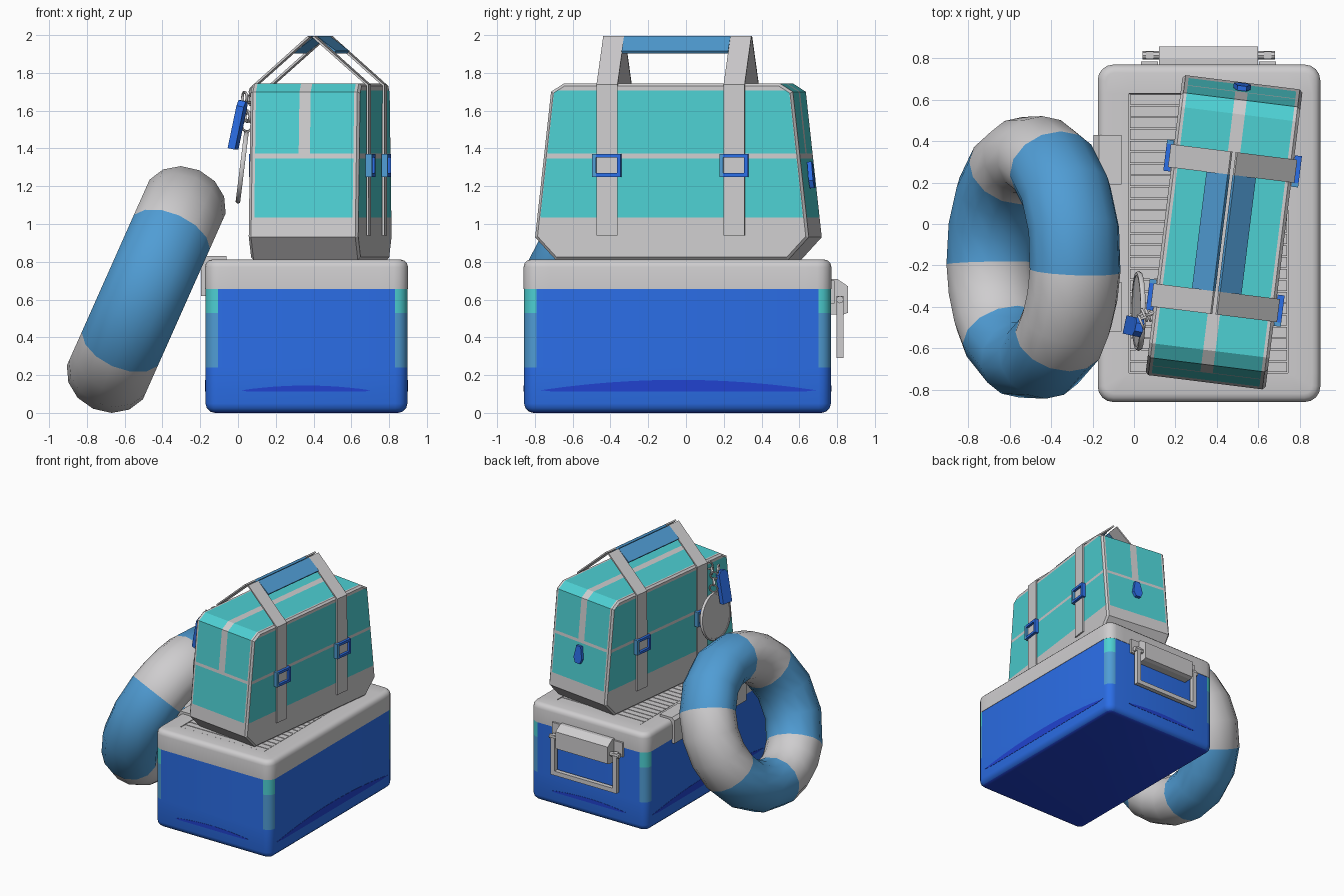
import bpy, bmesh, math
from mathutils import Matrix, Vector

if "Cube" in bpy.data.objects:
    bpy.data.objects.remove(bpy.data.objects["Cube"])


def mat(name, rgb):
    m = bpy.data.materials.new(name)
    m.diffuse_color = (*rgb, 1)
    m.use_nodes = True
    m.node_tree.nodes["Principled BSDF"].inputs["Base Color"].default_value = m.diffuse_color
    return m


GREY = mat("light grey", (0.62, 0.61, 0.62))
TEAL = mat("teal", (0.075, 0.63, 0.65))
SKY = mat("sky blue", (0.08, 0.335, 0.66))
ROYAL = mat("royal blue", (0.025, 0.16, 0.82))
DARK = mat("deep blue", (0.015, 0.055, 0.63))

BAG = Matrix.Translation((0.435, -0.04, 0)) @ Matrix.Rotation(math.radians(-7.1), 4, 'Z')
I4 = Matrix.Identity(4)


def finish(name, bm, mats, mw=I4, smooth=None):
    bmesh.ops.recalc_face_normals(bm, faces=bm.faces[:])
    me = bpy.data.meshes.new(name)
    bm.to_mesh(me)
    bm.free()
    for m in mats:
        me.materials.append(m)
    ob = bpy.data.objects.new(name, me)
    bpy.context.collection.objects.link(ob)
    ob.matrix_world = mw
    if smooth:
        bpy.ops.object.select_all(action='DESELECT')
        ob.select_set(True)
        bpy.context.view_layer.objects.active = ob
        bpy.ops.object.shade_smooth_by_angle(angle=math.radians(smooth))
    return ob


def prism_bm(pts, axis, lo, hi):
    put = {'x': lambda a, b, t: (t, a, b), 'y': lambda a, b, t: (a, t, b), 'z': lambda a, b, t: (a, b, t)}[axis]
    bm = bmesh.new()
    f = bm.faces.new([bm.verts.new(put(a, b, lo)) for a, b in pts])
    ext = bmesh.ops.extrude_face_region(bm, geom=[f])
    vs = [v for v in ext['geom'] if isinstance(v, bmesh.types.BMVert)]
    bmesh.ops.translate(bm, verts=vs, vec=put(0, 0, hi - lo))
    bmesh.ops.recalc_face_normals(bm, faces=bm.faces[:])
    return bm


def prism(name, pts, axis, lo, hi, m, mw=I4, smooth=None):
    return finish(name, prism_bm(pts, axis, lo, hi), [m], mw, smooth)


def box(name, x0, x1, y0, y1, z0, z1, m, mw=I4):
    return prism(name, [(x0, y0), (x1, y0), (x1, y1), (x0, y1)], 'z', z0, z1, m, mw)


def rounded(x0, x1, y0, y1, r, n=4):
    pts = []
    for k, (cx, cy) in enumerate([(x1 - r, y1 - r), (x0 + r, y1 - r), (x0 + r, y0 + r), (x1 - r, y0 + r)]):
        for i in range(n + 1):
            a = math.radians(90 * k + 90 * i / n)
            pts.append((cx + r * math.cos(a), cy + r * math.sin(a)))
    return pts


def bevel_rim(bm, z, w):
    es = [e for e in bm.edges if all(abs(v.co.z - z) < 1e-4 for v in e.verts)]
    bmesh.ops.bevel(bm, geom=es, offset=w, segments=3, profile=0.5, affect='EDGES')


def cut(bm, co, no):
    bmesh.ops.bisect_plane(bm, geom=bm.verts[:] + bm.edges[:] + bm.faces[:], plane_co=co, plane_no=no)


def torus(name, R, r, m, mw, n=14, k=6):
    bm = bmesh.new()
    rows = [[bm.verts.new(((R + r * math.cos(b)) * math.cos(a), (R + r * math.cos(b)) * math.sin(a), r * math.sin(b)))
             for b in (2 * math.pi * j / k for j in range(k))] for a in (2 * math.pi * i / n for i in range(n))]
    for i in range(n):
        for j in range(k):
            bm.faces.new((rows[i][j], rows[(i + 1) % n][j], rows[(i + 1) % n][(j + 1) % k], rows[i][(j + 1) % k]))
    return finish(name, bm, [m], mw, 60)


# Cooler body with coloured corner guards
X0, X1, Y0, Y1 = -0.175, 0.9, -0.86, 0.77
bm = prism_bm(rounded(X0 + .003, X1 - .003, Y0 + .003, Y1 - .003, 0.065), 'z', 0, 0.66)
bevel_rim(bm, 0, 0.05)
for z in (0.24, 0.53):
    cut(bm, (0, 0, z), (0, 0, 1))
for f in bm.faces:
    c, n = f.calc_center_median(), f.normal
    corner = abs(n.x) > 0.05 and abs(n.y) > 0.05 and c.z > 0.24
    f.material_index = (2 if c.z > 0.53 else 1) if corner else (3 if n.z < -0.9 else 0)
finish("cooler_body", bm, [ROYAL, SKY, TEAL, DARK], smooth=35)

# Painted streaks low on the cooler walls
for name, axis, c, half, at, h in (("right", 'x', -0.04, 0.73, X1 - .006, .055), ("left", 'x', -0.04, 0.73, X0 + .001, .055),
                                   ("front", 'y', 0.36, 0.34, Y0 + .001, .025), ("back", 'y', 0.36, 0.34, Y1 - .006, .025)):
    arc = [(c + half * (1 - i / 6), 0.12 + h * (1 - (1 - i / 6) ** 2)) for i in range(13)]
    prism("cooler_streak_" + name, arc + [(c - half * .9, 0.112), (c + half * .9, 0.112)], axis, at, at + 0.005, DARK)

# Cooler lid with a sunken tray and slats
bm = prism_bm(rounded(X0, X1, Y0, Y1, 0.075), 'z', 0.655, 0.812)
bevel_rim(bm, 0.812, 0.04)
for co, no in (((-.025, 0, 0), (1, 0, 0)), ((.745, 0, 0), (1, 0, 0)), ((0, -.72, 0), (0, 1, 0)), ((0, .63, 0), (0, 1, 0))):
    cut(bm, co, no)
tray = [f for f in bm.faces if f.normal.z > .99 and -.02 < f.calc_center_median().x < .74
        and -.71 < f.calc_center_median().y < .62 and f.calc_center_median().z > .8]
bmesh.ops.inset_region(bm, faces=tray, thickness=0.002, depth=-0.02)
finish("cooler_lid", bm, [GREY], smooth=35)
for i in range(24):
    y = -0.716 + i * 0.0562
    box("lid_slat", -0.020, 0.740, y, y + 0.050, 0.785, 0.810, GREY)

# Lid latches on the left wall
for y in (-0.40, 0.31):
    prism("cooler_latch", [(-.06, .80), (-.06, .83), (-.17, .83), (-.195, .81), (-.195, .62), (-.165, .62), (-.165, .80)],
          'y', y - .12, y + .12, GREY)

# Carry handle on the back wall
prism("handle_block", [(.765, .71), (.80, .71), (.858, .67), (.858, .53), (.83, .52), (.765, .52)], 'x', .12, .60, GREY)
for s in (-1, 1):
    x = 0.36 + s * 0.285
    box("handle_leg", x - .018, x + .018, .797, .833, .29, .62, GREY)
    prism("handle_pin", [(.815 + .02 * math.cos(a * math.pi / 4), .60 + .02 * math.sin(a * math.pi / 4)) for a in range(8)],
          'x', min(.36 + s * .23, .36 + s * .32), max(.36 + s * .23, .36 + s * .32), GREY)
    box("handle_bracket", x - .04, x + .04, .765, .785, .58, .70, GREY)
box("handle_bar", .057, .663, .797, .833, .29, .326, GREY)

# Bag: extruded side profile, panel outlines cut in with clipped corners
half = [(.62, .81), (.73, .93), (.645, 1.70), (.575, 1.745)]
bm = prism_bm(half + [(-y, z) for y, z in reversed(half)], 'x', -0.292, 0.292)
bmesh.ops.bevel(bm, geom=[e for e in bm.edges if abs(e.verts[0].co.x - e.verts[1].co.x) < 1e-4],
                offset=0.014, segments=1, affect='EDGES')
slope = Vector((0, 0.77, 0.085)).normalized()
for z in (1.035, 1.348, 1.372, 1.708):
    cut(bm, (0, 0, z), (0, 0, 1))
for x in (-.262, -.03, .03, .262):
    cut(bm, (x, 0, 0), (1, 0, 0))
for s in (-1, 1):
    cut(bm, (0, s * .712, .93), (0, s * slope.y, slope.z))
bmesh.ops.recalc_face_normals(bm, faces=bm.faces[:])


def is_panel(f):
    c = f.calc_center_median()
    if c.z < 1.035 or 1.348 < c.z < 1.372:
        return False
    if abs(f.normal.x) > 0.95:
        return c.z < 1.708 and slope.y * (abs(c.y) - .712) + slope.z * (c.z - .93) < 0
    return abs(c.x) < .262 and not (abs(c.x) < .03 and c.z > 1.36)


for f in bm.faces:
    f.material_index = int(is_panel(f))
finish("bag_body", bm, [GREY, TEAL], BAG)


def ribbon(name, path, y0, y1, thick, m):
    bm = bmesh.new()
    rows = [(bm.verts.new((x, y0, z)), bm.verts.new((x, y1, z))) for x, z in path]
    for a, b in zip(rows, rows[1:]):
        bm.faces.new((a[0], a[1], b[1], b[0]))
    ob = finish(name, bm, [m], BAG)
    mod = ob.modifiers.new("thickness", 'SOLIDIFY')
    mod.thickness, mod.offset = thick, 0


# Bag straps, buckles and folded grip
for s in (-1, 1):
    for v in (-0.343, 0.335):
        ribbon("bag_strap", [(s * .302, .94), (s * .302, 1.735), (s * .012, 1.992)], v - .056, v + .056, .012, GREY)
        xa, xb = sorted((s * .294, s * .328))
        for t in (-1, 1):
            yc, zc = v + t * .066, 1.31 + t * .051
            box("buckle_side", xa, xb, yc - .01, yc + .01, 1.249, 1.371, SKY if t * s < 0 else ROYAL, BAG)
            box("buckle_bar", xa, xb, v - .057, v + .057, zc - .01, zc + .01, ROYAL, BAG)
    ribbon("bag_grip", [(s * .115, 1.91), (s * .012, 1.988)], -.288, .28, .018, SKY)

# Zip pull on the back end
tag = [(-.022, .07), (.022, .07), (.042, -.03), (.022, -.07), (-.022, -.07), (-.042, -.03)]
prism("zip_pull", tag, 'y', -.012, .012, ROYAL,
      BAG @ Matrix.Translation((0, .708, 1.26)) @ Matrix.Rotation(math.radians(6), 4, 'X'))

# Hanging charms at the front left: disc, tag and links
disc = [(.18 * math.cos(i * math.pi / 12), .18 * math.sin(i * math.pi / 12)) for i in range(24)]
place = Matrix.Translation((.022, -.42, 1.30)) @ Matrix.Rotation(math.radians(7), 4, 'Y')
prism("charm_disc", disc, 'x', -.009, .009, GREY, place)
torus("charm_rim", .18, .014, GREY, place @ Matrix.Rotation(math.pi / 2, 4, 'Y'), 24)
prism("charm_tag", [(-.045, -.13), (.045, -.13), (.045, .10), (.02, .13), (-.02, .13), (-.045, .10)], 'x', -.02, .02, ROYAL,
      Matrix.Translation((0, -.495, 1.525)) @ Matrix.Rotation(math.radians(-12), 4, 'Z')
      @ Matrix.Rotation(math.radians(12), 4, 'Y'))
for i, (x, y, z) in enumerate([(.09, -.43, 1.70), (.068, -.44, 1.66), (.055, -.45, 1.615), (.05, -.44, 1.57),
                               (.047, -.43, 1.52), (.035, -.475, 1.67)]):
    torus("chain_link", .03, .007, GREY, Matrix.Translation((x, y, z))
          @ Matrix.Rotation(i * math.pi / 2 + .4, 4, 'Z') @ Matrix.Rotation(math.pi / 2, 4, 'X'), 10)

# Swim ring leaning on the cooler, six colour bands
stops = [28, 97, 142, 220, 267, 330, 388]
angles = [a + (b - a) * i / 3 for a, b in zip(stops, stops[1:]) for i in range(3)]
R, RI, RA, K = 0.497, 0.197, 0.226, 14
bm = bmesh.new()
rows = []
for a in map(math.radians, angles):
    row = []
    for j in range(K):
        b = 2 * math.pi * j / K
        d = R + RI * math.cos(b)
        row.append(bm.verts.new((RA * math.sin(b), d * math.cos(a), d * math.sin(a))))
    rows.append(row)
for i in range(18):
    for j in range(K):
        n, m = (i + 1) % 18, (j + 1) % K
        bm.faces.new((rows[i][j], rows[n][j], rows[n][m], rows[i][m])).material_index = (i // 3 + 1) % 2
finish("swim_ring", bm, [GREY, SKY],
       Matrix.Translation((-.485, -.165, .655)) @ Matrix.Rotation(math.radians(24), 4, 'Y'), 60)
